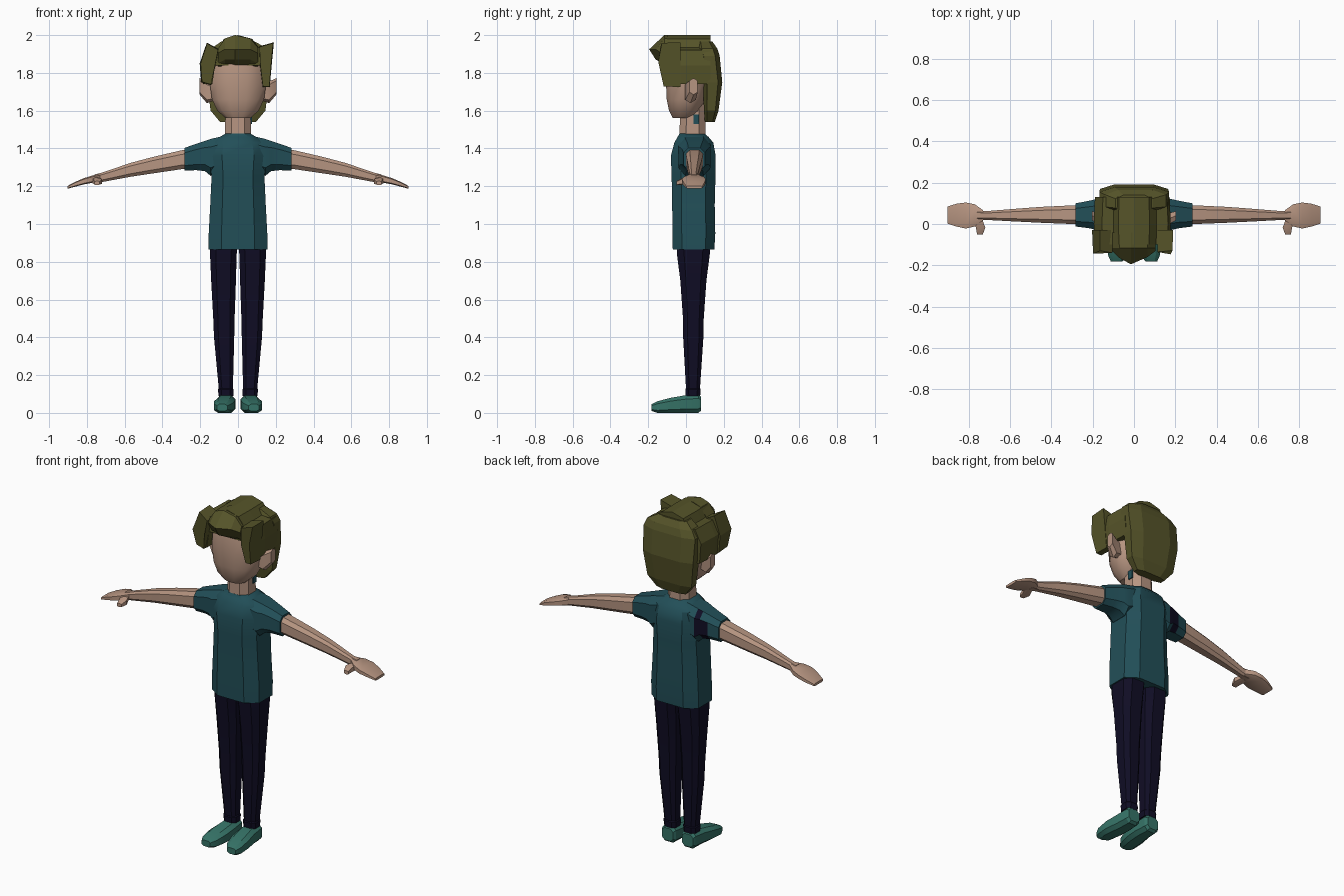
import bpy, bmesh, math
from mathutils import Vector


def material(name, rgb):
    m = bpy.data.materials.new(name)
    m.diffuse_color = (*rgb, 1)
    return m


SKIN = material("skin", (0.47, 0.30, 0.22))
HAIR = material("olive hair", (0.092, 0.088, 0.022))
SHIRT = material("teal shirt", (0.016, 0.078, 0.098))
NAVY = material("dark navy", (0.005, 0.004, 0.018))
SHOE = material("green shoe", (0.036, 0.17, 0.135))


def ring(axis, t, a0, a1, b0, b1, n=8, p=0.65):
    """Rounded cross-section filling the given bounds at position t on an axis."""
    off = math.pi / n
    pts = []
    for i in range(n):
        ang = off + 2 * math.pi * i / n
        c, s = math.cos(ang) / math.cos(off), math.sin(ang) / math.cos(off)
        c = math.copysign(min(1, abs(c)) ** p, c)
        s = math.copysign(min(1, abs(s)) ** p, s)
        a = (a0 + a1) / 2 + c * (a1 - a0) / 2
        b = (b0 + b1) / 2 + s * (b1 - b0) / 2
        pts.append({"x": (t, a, b), "y": (a, t, b), "z": (a, b, t)}[axis])
    return pts


def loft(name, rings, mat, side=1, smooth=35):
    """Skin closed rings into a capped solid; side=-1 mirrors it in x."""
    bm = bmesh.new()
    loops = [[bm.verts.new((x * side, y, z)) for x, y, z in r] for r in rings]
    n = len(loops[0])
    for lo, hi in zip(loops, loops[1:]):
        for i in range(n):
            j = (i + 1) % n
            bm.faces.new((lo[i], lo[j], hi[j], hi[i]))
    bm.faces.new(loops[0])
    bm.faces.new(loops[-1])
    bmesh.ops.recalc_face_normals(bm, faces=bm.faces)
    me = bpy.data.meshes.new(name)
    bm.to_mesh(me)
    bm.free()
    me.materials.append(mat)
    ob = bpy.data.objects.new(name, me)
    bpy.context.collection.objects.link(ob)
    if smooth:
        bpy.ops.object.select_all(action='DESELECT')
        ob.select_set(True)
        bpy.context.view_layer.objects.active = ob
        bpy.ops.object.shade_smooth_by_angle(angle=math.radians(smooth))
    return ob


def tube(name, axis, sections, mat, side=1, smooth=35, n=8, p=0.65):
    return loft(name, [ring(axis, *s, n=n, p=p) for s in sections], mat, side, smooth)


# Shirt body
tube("shirt_body", "z", [
    (0.865, -0.155, 0.155, -0.07, 0.15), (0.95, -0.155, 0.155, -0.072, 0.155),
    (1.10, -0.147, 0.147, -0.073, 0.152), (1.25, -0.14, 0.14, -0.076, 0.156),
    (1.36, -0.15, 0.15, -0.08, 0.157), (1.43, -0.135, 0.135, -0.062, 0.145),
    (1.46, -0.10, 0.10, -0.045, 0.12), (1.478, -0.065, 0.065, -0.035, 0.10)], SHIRT)

# Neck and head
tube("neck", "z", [(1.44, -0.07, 0.07, -0.035, 0.105),
                   (1.66, -0.065, 0.065, -0.03, 0.10)], SKIN, p=0.8)
tube("head", "z", [
    (1.56, -0.065, 0.065, -0.07, 0.04), (1.60, -0.11, 0.11, -0.09, 0.075),
    (1.66, -0.138, 0.138, -0.102, 0.10), (1.75, -0.15, 0.15, -0.106, 0.12),
    (1.85, -0.148, 0.148, -0.10, 0.12), (1.93, -0.11, 0.11, -0.08, 0.10)],
    SKIN, n=12, p=0.85)

# Small tag behind the jaw
tube("neck_tag", "x", [(0.066, 0.04, 0.07, 1.53, 1.58),
                       (0.074, 0.04, 0.07, 1.53, 1.58)], SHIRT, smooth=0, n=4)

for side, label in ((1, "right"), (-1, "left")):
    # Sleeve, with one dark panel on the back of the left one
    sleeve = tube(label + "_sleeve", "x", [
        (0.07, -0.045, 0.13, 1.29, 1.468), (0.145, -0.04, 0.13, 1.255, 1.45),
        (0.175, -0.03, 0.122, 1.28, 1.44), (0.22, -0.02, 0.112, 1.285, 1.425),
        (0.283, -0.012, 0.10, 1.283, 1.403)], SHIRT, side)
    if side < 0:
        sleeve.data.materials.append(NAVY)
        for f in sleeve.data.polygons:
            if f.normal.y > 0.7 and 0.14 < -f.center.x < 0.22:
                f.material_index = 1

    # Arm, hand and thumb
    tube(label + "_arm", "x", [
        (0.25, -0.002, 0.092, 1.295, 1.397), (0.30, 0.0, 0.09, 1.29, 1.39),
        (0.45, 0.006, 0.083, 1.268, 1.355), (0.57, 0.012, 0.074, 1.25, 1.323),
        (0.72, 0.02, 0.062, 1.222, 1.272), (0.76, 0.018, 0.066, 1.218, 1.262)],
        SKIN, side)
    tube(label + "_hand", "x", [
        (0.73, 0.018, 0.066, 1.222, 1.266), (0.77, -0.012, 0.095, 1.218, 1.257),
        (0.815, -0.022, 0.104, 1.21, 1.243), (0.86, -0.012, 0.098, 1.198, 1.224),
        (0.902, 0.002, 0.085, 1.187, 1.202)], SKIN, side, p=0.5)
    tube(label + "_thumb", "y", [
        (0.025, 0.735, 0.785, 1.218, 1.25), (-0.018, 0.72, 0.765, 1.208, 1.244),
        (-0.05, 0.732, 0.76, 1.205, 1.228)], SKIN, side, n=6)

    # Ear
    tube(label + "_ear", "x", [
        (0.12, -0.005, 0.045, 1.655, 1.73), (0.165, -0.004, 0.052, 1.64, 1.755),
        (0.203, 0.018, 0.062, 1.685, 1.772)], SKIN, side, n=6)

    # Trouser leg with ankle cuff
    tube(label + "_leg", "z", [
        (0.09, 0.025, 0.103, -0.002, 0.075), (0.125, 0.023, 0.106, -0.004, 0.078),
        (0.13, 0.027, 0.102, 0.0, 0.074), (0.40, 0.02, 0.127, -0.015, 0.092),
        (0.50, 0.018, 0.131, -0.016, 0.094), (0.70, 0.011, 0.142, -0.03, 0.108),
        (0.84, 0.007, 0.148, -0.048, 0.126), (0.90, 0.0, 0.146, -0.05, 0.13)],
        NAVY, side)

    # Shoe
    tube(label + "_shoe", "y", [
        (0.08, 0.03, 0.102, 0.012, 0.085), (0.065, 0.02, 0.11, 0.0, 0.098),
        (-0.01, 0.014, 0.115, 0.0, 0.092), (-0.08, 0.017, 0.126, 0.0, 0.08),
        (-0.15, 0.033, 0.126, 0.0, 0.062), (-0.182, 0.056, 0.112, 0.01, 0.046)],
        SHOE, side, smooth=25)


# Hair crown: ridged arch running front to back
arch = [(-0.185, 1.74), (-0.195, 1.86), (-0.155, 1.935), (-0.10, 1.93), (-0.075, 1.98),
        (0, 2.0), (0.075, 1.98), (0.11, 1.935), (0.165, 1.92), (0.178, 1.84),
        (0.168, 1.74), (0.135, 1.74), (0.125, 1.84), (-0.125, 1.84), (-0.14, 1.74)]
loft("hair_crown", [[(x * k, y, z) for x, z in arch]
                    for y, k in ((-0.10, 0.97), (0.0, 1), (0.13, 0.97))], HAIR, smooth=0)

# Quiff overhanging the forehead
loft("hair_quiff", [
    [(x, -0.04, top), (x, -0.115, top), (x, tip, 1.925 - drop),
     (x, tip + 0.035, 1.87 - drop), (x, -0.085, 1.835)]
    for x, top, tip, drop in ((-0.105, 1.93, -0.13, 0.02), (-0.07, 1.982, -0.165, 0.0),
                              (-0.015, 2.0, -0.195, 0.0), (0.065, 1.982, -0.16, 0.0),
                              (0.105, 1.935, -0.13, 0.02))], HAIR, smooth=0)

# Swept locks beside the face
left_lock = [(-0.165, 1.96), (-0.10, 1.925), (-0.118, 1.84), (-0.142, 1.735),
             (-0.195, 1.75), (-0.203, 1.85)]
right_lock = [(0.19, 1.962), (0.11, 1.94), (0.115, 1.84), (0.13, 1.725),
              (0.168, 1.725), (0.18, 1.86)]
for name, outline in (("left_hair_lock", left_lock), ("right_hair_lock", right_lock)):
    c = sum((Vector(q) for q in outline), Vector((0, 0))) / len(outline)
    front = [((x - c.x) * 0.9 + c.x, -0.118 - max(0, 0.035 - abs(z - 1.88) * 0.3),
              (z - c.y) * 0.97 + c.y) for x, z in outline]
    back = [(x, -0.03, z) for x, z in outline]
    loft(name, [front, back], HAIR, smooth=0)

# Back hair hanging to the nape
tube("hair_back", "z", [
    (1.54, -0.095, 0.095, 0.10, 0.152), (1.60, -0.145, 0.145, 0.095, 0.172),
    (1.75, -0.165, 0.165, 0.09, 0.192), (1.89, -0.168, 0.17, 0.07, 0.178),
    (1.93, -0.14, 0.155, 0.06, 0.165), (1.965, -0.09, 0.09, 0.06, 0.14)],
    HAIR, smooth=0)
